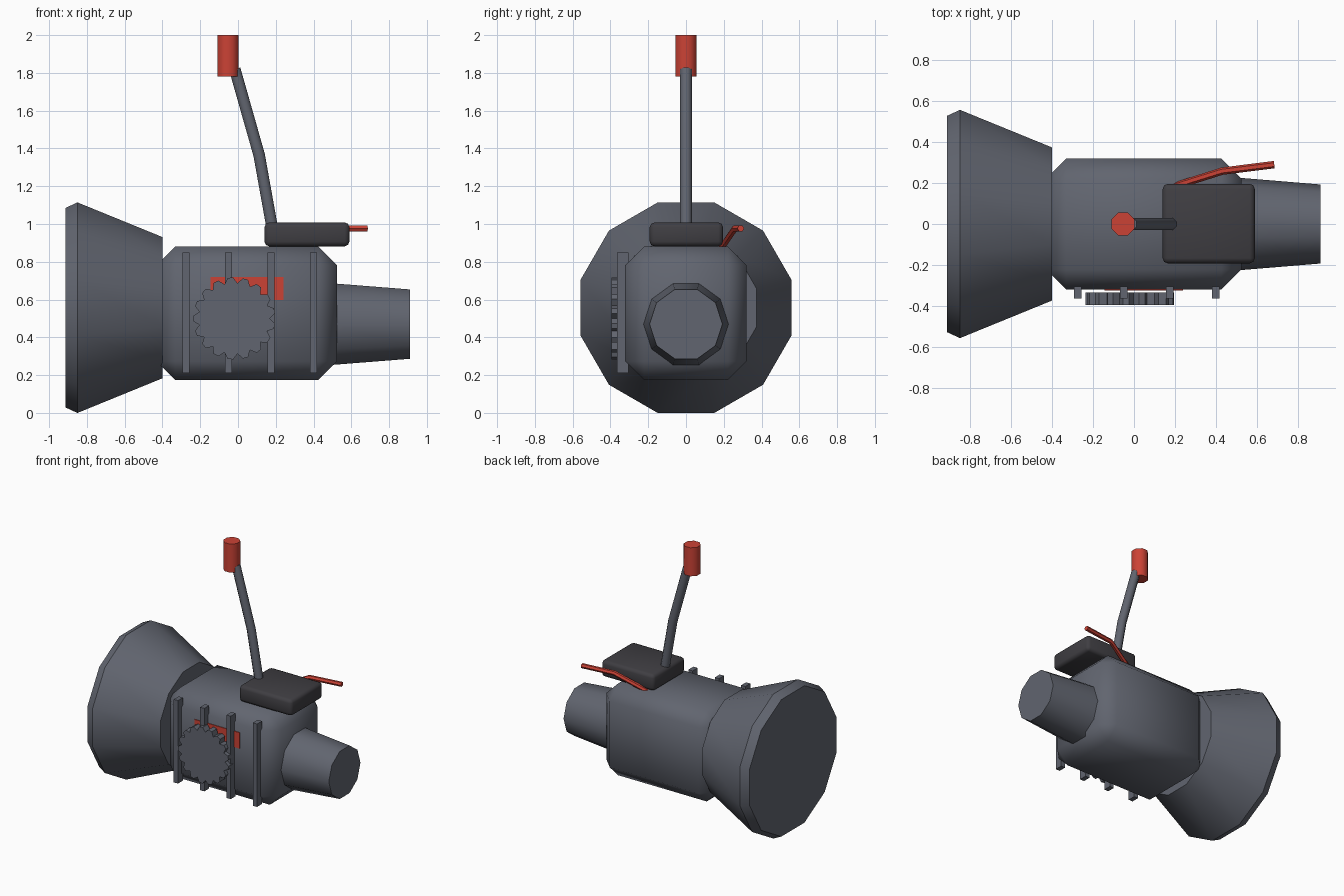
import bpy, bmesh, math
from mathutils import Vector, Matrix

if "Cube" in bpy.data.objects:
    bpy.data.objects.remove(bpy.data.objects["Cube"], do_unlink=True)


def material(name, rgb):
    m = bpy.data.materials.new(name)
    m.use_nodes = True
    m.diffuse_color = (*rgb, 1)
    m.node_tree.nodes["Principled BSDF"].inputs["Base Color"].default_value = (*rgb, 1)
    return m


GREY = material("steel grey", (0.12, 0.13, 0.16))
DARK = material("dark grey", (0.05, 0.048, 0.055))
RED = material("red", (0.6, 0.055, 0.036))


def finish(bm, name, mat, smooth=None):
    bmesh.ops.recalc_face_normals(bm, faces=bm.faces)
    mesh = bpy.data.meshes.new(name)
    bm.to_mesh(mesh)
    bm.free()
    mesh.materials.append(mat)
    ob = bpy.data.objects.new(name, mesh)
    bpy.context.collection.objects.link(ob)
    if smooth:
        bpy.ops.object.select_all(action="DESELECT")
        ob.select_set(True)
        bpy.context.view_layer.objects.active = ob
        bpy.ops.object.shade_smooth_by_angle(angle=math.radians(smooth))
    return ob


def box(name, lo, hi, mat, bevel=0, segments=1):
    lo, hi = Vector(lo), Vector(hi)
    bm = bmesh.new()
    bmesh.ops.create_cube(bm, size=1)
    bmesh.ops.scale(bm, vec=hi - lo, verts=bm.verts)
    bmesh.ops.translate(bm, vec=(lo + hi) / 2, verts=bm.verts)
    if bevel:
        bmesh.ops.bevel(bm, geom=bm.edges[:], offset=bevel, segments=segments,
                        profile=0.5, affect="EDGES")
    return finish(bm, name, mat, 60 if bevel else None)


def skin(bm, rings):
    # Joins successive rings of points and caps both ends
    rows = [[bm.verts.new(p) for p in ring] for ring in rings]
    n = len(rows[0])
    for a, b in zip(rows, rows[1:]):
        for i in range(n):
            j = (i + 1) % n
            bm.faces.new((a[i], a[j], b[j], b[i]))
    bm.faces.new(rows[0])
    bm.faces.new(rows[-1])


def turned(name, profile, z, sides, phase, mat):
    # Solid turned about an axis along x; profile holds (x, radius)
    bm = bmesh.new()
    angles = [math.tau * (i + phase) / sides for i in range(sides)]
    skin(bm, [[(x, r * math.cos(a), z + r * math.sin(a)) for a in angles]
              for x, r in profile])
    return finish(bm, name, mat, 40)


def tube(name, path, radius, sides, mat, phase=0.5):
    # Polygonal rod swept along a bent path
    pts = [Vector(p) for p in path]
    bm = bmesh.new()
    rings = []
    for i, p in enumerate(pts):
        t = (pts[min(i + 1, len(pts) - 1)] - pts[max(i - 1, 0)]).normalized()
        side = t.cross(Vector((0, 1, 0))).normalized()
        up = side.cross(t)
        rings.append([p + radius * (side * math.cos(a) + up * math.sin(a))
                      for a in (math.tau * (k + phase) / sides for k in range(sides))])
    skin(bm, rings)
    return finish(bm, name, mat, 50)


# Housing with chamfered edges, flared bell and tapered nozzle
box("housing", (-0.43, -0.32, 0.175), (0.525, 0.32, 0.88), GREY, bevel=0.098)
turned("flared_bell", [(-0.913, 0.547), (-0.85, 0.577), (-0.4, 0.387)],
       0.557, 12, 0.5, GREY)
turned("nozzle", [(0.5, 0.227), (0.91, 0.193)], 0.47, 10, 0, GREY)

# Vertical ribs on the front
for i in range(4):
    x = -0.275 + i * 0.225
    box(f"rib_{i + 1}", (x - 0.018, -0.365, 0.21), (x + 0.018, -0.305, 0.85), GREY)

# Red plate behind the gear
box("front_plate", (-0.145, -0.325, 0.597), (0.24, -0.318, 0.72), RED)

# Toothed wheel
TEETH = 17
outline = []
for i in range(TEETH):
    for step, r in ((0, 0.187), (0.32, 0.217), (0.68, 0.217)):
        a = math.tau * (i + step) / TEETH
        outline.append((-0.02 + r * math.cos(a), 0.5 + r * math.sin(a)))
bm = bmesh.new()
skin(bm, [[(x, y, z) for x, z in outline] for y in (-0.395, -0.335)])
finish(bm, "gear", GREY)

# Control box on top
box("control_box", (0.14, -0.192, 0.882), (0.59, 0.196, 1.008), DARK, bevel=0.025, segments=2)

# Bent stick with its grip
tube("stick", [(0.19, 0, 0.93), (0.112, 0, 1.365), (-0.017, 0, 1.82)], 0.033, 8, GREY)
tube("stick_grip", [(-0.053, 0, 1.78), (-0.053, 0, 2.0)], 0.061, 8, RED)

# Bent side lever
tube("side_lever", [(0.2, 0.185, 0.87), (0.43, 0.258, 0.975), (0.685, 0.29, 0.977)],
     0.018, 6, RED)
